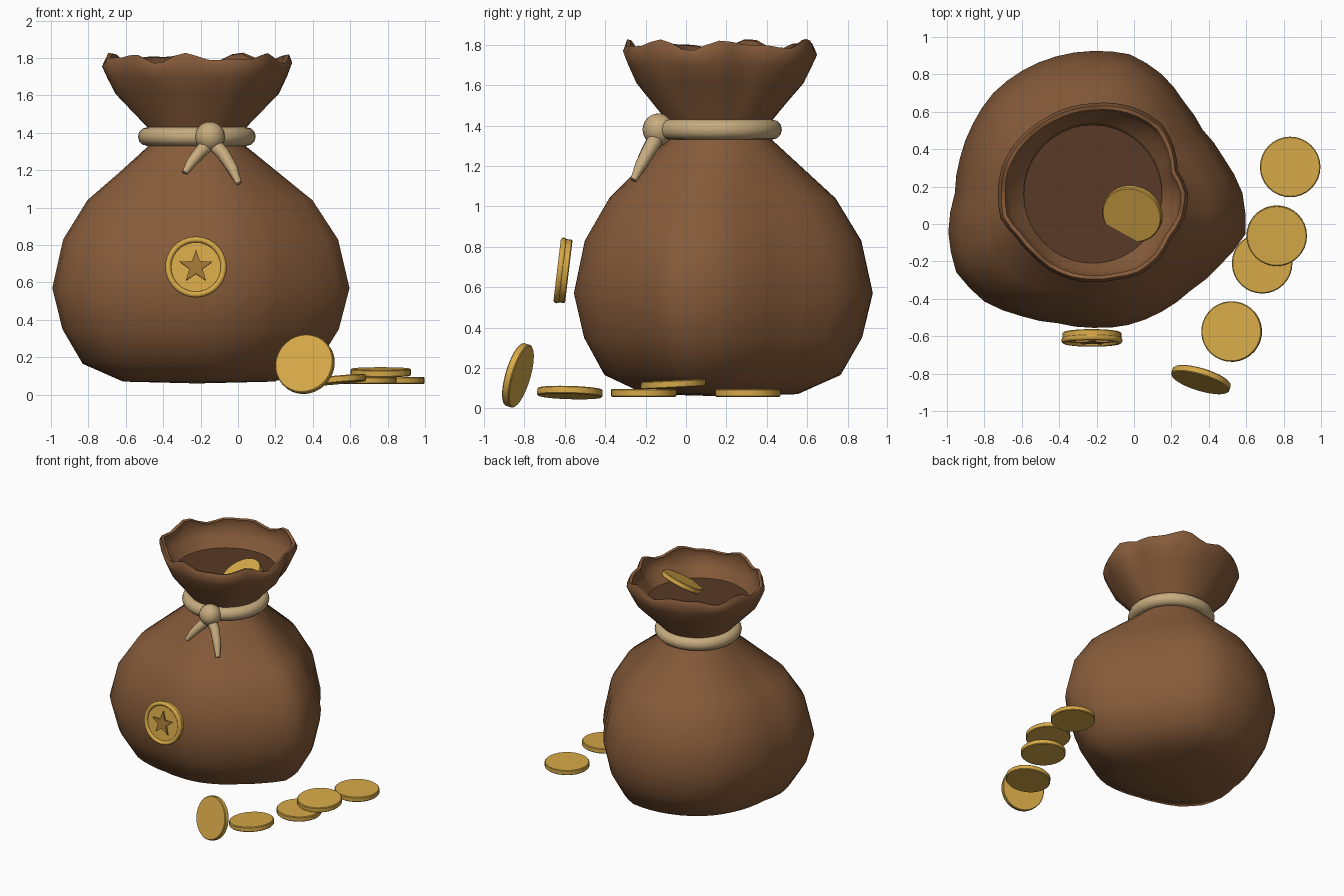
import bpy, bmesh, math
from mathutils import Vector

if "Cube" in bpy.data.objects:
    bpy.data.objects.remove(bpy.data.objects["Cube"])

CX, CY, SEG = -0.22, 0.165, 48


def material(name, rgb):
    m = bpy.data.materials.new(name)
    m.diffuse_color = (*rgb, 1)
    m.use_nodes = True
    m.node_tree.nodes["Principled BSDF"].inputs["Base Color"].default_value = m.diffuse_color
    return m


BROWN = material("leather", (0.24, 0.105, 0.042))
DARK = material("dark_inside", (0.10, 0.042, 0.02))
GOLD = material("gold", (0.68, 0.40, 0.065))
BRONZE = material("bronze", (0.36, 0.19, 0.04))
ROPE = material("rope", (0.57, 0.41, 0.21))


def finish(obj, name, mat, angle=35):
    obj.name = name
    obj.data.materials.clear()
    obj.data.materials.append(mat)
    bpy.ops.object.select_all(action='DESELECT')
    obj.select_set(True)
    bpy.context.view_layer.objects.active = obj
    bpy.ops.object.shade_smooth_by_angle(angle=math.radians(angle))
    return obj


def from_bmesh(bm, name, mat, angle=35):
    bmesh.ops.recalc_face_normals(bm, faces=bm.faces)
    me = bpy.data.meshes.new(name)
    bm.to_mesh(me)
    bm.free()
    obj = bpy.data.objects.new(name, me)
    bpy.context.collection.objects.link(obj)
    return finish(obj, name, mat, angle)


def sample(table, a):
    t = a / math.tau * len(table)
    i = int(t)
    f = t - i
    return table[i % len(table)] * (1 - f) + table[(i + 1) % len(table)] * f


# Sack cross-sections: radius every 15 degrees
BODY = [.80, .725, .678, .69, .735, .768, .76, .757, .756, .755, .741, .735,
        .738, .80, .844, .82, .76, .72, .72, .73, .733, .738, .78, .845]
RIM = [.488, .45, .478, .50, .49, .475, .46, .456, .455, .462, .475, .485,
       .485, .49, .455, .447, .453, .456, .456, .46, .48, .48, .465, .486]
ROUND = [1.0]

# Sack rows: height, section, scale, rim wave height
ROWS = [(.07, BODY, .51, 0), (.165, BODY, .79, 0), (.35, BODY, .93, 0),
        (.57, BODY, 1, 0), (.83, BODY, .925, 0), (1.04, BODY, .757, 0),
        (1.33, ROUND, .26, 0), (1.38, ROUND, .245, 0), (1.43, ROUND, .265, 0),
        (1.61, RIM, .90, 0), (1.70, RIM, .99, .005), (1.765, RIM, 1.045, .015),
        (1.80, RIM, 1.01, .028), (1.795, RIM, .965, .028),
        (1.75, RIM, .985, .015), (1.68, RIM, .92, 0), (1.60, ROUND, .37, 0)]

bm = bmesh.new()
rings = []
for z, table, s, wave in ROWS:
    ring = []
    for k in range(SEG):
        a = math.tau * k / SEG
        r = s * sample(table, a)
        w = wave * (0.65 * math.sin(7 * a + 0.5) + 0.45 * math.sin(11 * a + 2))
        ring.append(bm.verts.new((CX + r * math.cos(a), CY + r * math.sin(a), z + w)))
    rings.append(ring)
for lo, hi in zip(rings, rings[1:]):
    for k in range(SEG):
        j = (k + 1) % SEG
        bm.faces.new((lo[k], lo[j], hi[j], hi[k]))
pole = bm.verts.new((CX, CY, .06))
for k in range(SEG):
    bm.faces.new((rings[0][(k + 1) % SEG], rings[0][k], pole))
from_bmesh(bm, "sack", BROWN, 60)

# Dark floor inside the mouth
bpy.ops.mesh.primitive_cylinder_add(vertices=40, radius=.37, depth=.02, location=(CX, CY - .005, 1.6))
finish(bpy.context.object, "sack_inside_floor", DARK)

# Rope tie, knot and tails
bpy.ops.mesh.primitive_torus_add(major_segments=40, minor_segments=12, major_radius=.265,
                                 minor_radius=.05, location=(CX, CY - .005, 1.38))
finish(bpy.context.object, "rope_ring", ROPE, 60)
bpy.ops.mesh.primitive_uv_sphere_add(segments=20, ring_count=12, radius=.08, location=(-.15, -.135, 1.38))
finish(bpy.context.object, "rope_knot", ROPE, 60)


def tail(name, points, radii):
    cu = bpy.data.curves.new(name, 'CURVE')
    cu.dimensions = '3D'
    cu.bevel_depth, cu.bevel_resolution, cu.use_fill_caps = 1, 3, True
    sp = cu.splines.new('POLY')
    sp.points.add(len(points) - 1)
    for p, co, r in zip(sp.points, points, radii):
        p.co, p.radius = (*co, 1), r
    obj = bpy.data.objects.new(name, cu)
    bpy.context.collection.objects.link(obj)
    bpy.ops.object.select_all(action='DESELECT')
    obj.select_set(True)
    bpy.context.view_layer.objects.active = obj
    bpy.ops.object.convert(target='MESH')
    finish(bpy.context.object, name, ROPE, 60)


tail("rope_tail_left", [(-.15, -.14, 1.35), (-.20, -.175, 1.30), (-.25, -.21, 1.24), (-.285, -.24, 1.185)],
     [.04, .034, .028, .016])
tail("rope_tail_right", [(-.14, -.14, 1.35), (-.08, -.175, 1.29), (-.03, -.22, 1.21), (.005, -.26, 1.13)],
     [.04, .036, .03, .016])


# Coins: centre and face normal
def place(obj, loc, normal):
    obj.rotation_mode = 'QUATERNION'
    obj.rotation_quaternion = Vector(normal).to_track_quat('Z', 'Y')
    obj.location = loc


def coin(name, loc, normal, radius=.162, depth=.038, mat=GOLD):
    bpy.ops.mesh.primitive_cylinder_add(vertices=32, radius=radius, depth=depth)
    obj = bpy.context.object
    bev = obj.modifiers.new("edge", 'BEVEL')
    bev.width, bev.segments = .005, 1
    finish(obj, name, mat)
    place(obj, loc, normal)


coin("coin_leaning", (.358, -.832, .163), (-.28, -.92, .27))
coin("coin_flat_1", (.522, -.575, .078), (-.09, .03, 1))
coin("coin_flat_2", (.685, -.21, .076), (0, 0, 1))
coin("coin_stacked", (.763, -.063, .12), (0, -.05, 1))
coin("coin_flat_3", (.835, .305, .076), (0, 0, 1))
coin("coin_in_mouth", (-.008, .055, 1.655), (-.24, -.438, .866))

# Front emblem: disc, raised rim and star
N = Vector((0, -1, .12)).normalized()
C = Vector((-.225, -.602, .68))
coin("emblem_disc", C, N, .158, .044)
for r, t, name in ((.148, .016, "emblem_rim"),):
    bpy.ops.mesh.primitive_torus_add(major_segments=40, minor_segments=10, major_radius=r, minor_radius=t)
    finish(bpy.context.object, name, GOLD, 60)
    place(bpy.context.object, C + N * .021, N)

bm = bmesh.new()
pts = [((.092 if k % 2 == 0 else .037), math.pi / 2 + k * math.pi / 5) for k in range(10)]
face = bm.faces.new([bm.verts.new((r * math.cos(a), r * math.sin(a), 0)) for r, a in pts])
ext = bmesh.ops.extrude_face_region(bm, geom=[face])
bmesh.ops.translate(bm, vec=(0, 0, .016), verts=[g for g in ext['geom'] if isinstance(g, bmesh.types.BMVert)])
star = from_bmesh(bm, "emblem_star", BRONZE, 30)
place(star, C + N * .018, N)
